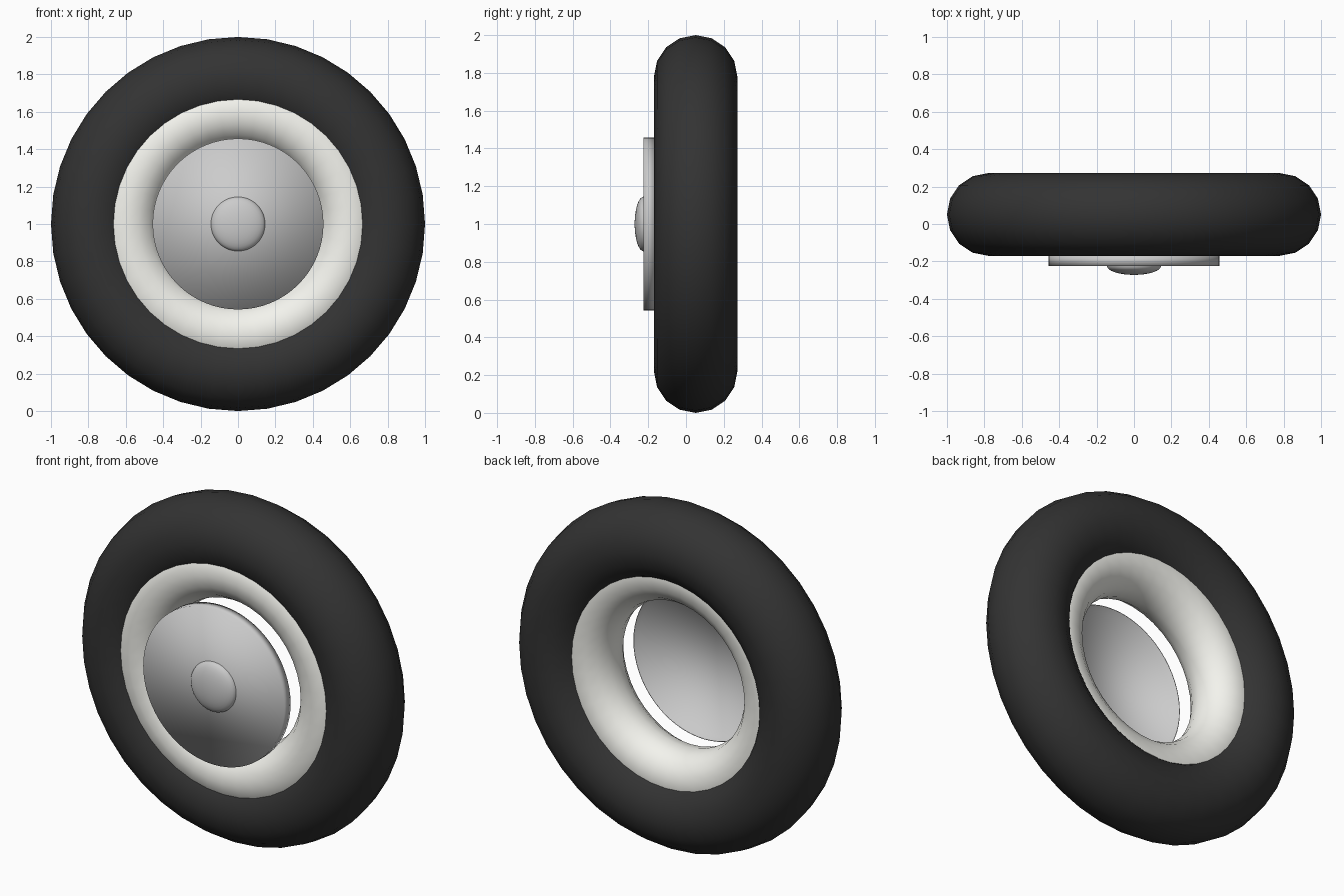
import bpy, bmesh
from math import cos, sin, pi

if "Cube" in bpy.data.objects:
    bpy.data.objects.remove(bpy.data.objects["Cube"])

CENTER_Z = 1.0


def lathe(name, profile, steps, closed=False, cap_front=False, rgb=None):
    """Spin (radius, y) points around the wheel axle; radius 0 makes a pole."""
    bm = bmesh.new()
    rings = []
    for r, y in profile:
        if r == 0:
            rings.append([bm.verts.new((0, y, CENTER_Z))] * steps)
        else:
            rings.append([bm.verts.new((r * cos(2 * pi * i / steps), y,
                                        CENTER_Z + r * sin(2 * pi * i / steps)))
                          for i in range(steps)])
    n = len(rings)
    for j in range(n if closed else n - 1):
        a, b = rings[j], rings[(j + 1) % n]
        for i in range(steps):
            k = (i + 1) % steps
            bm.faces.new(list(dict.fromkeys([a[i], a[k], b[k], b[i]])))
    if cap_front:
        bm.faces.new(rings[0])
    bmesh.ops.recalc_face_normals(bm, faces=bm.faces[:])
    for f in bm.faces:
        f.smooth = True
    mesh = bpy.data.meshes.new(name)
    bm.to_mesh(mesh)
    bm.free()
    # Open shells must face the front
    if not closed and sum(f.normal.y * f.area for f in mesh.polygons) > 0:
        mesh.flip_normals()
    if rgb:
        m = bpy.data.materials.new(name + "_colour")
        m.diffuse_color = (*rgb, 1)
        m.use_nodes = True
        m.node_tree.nodes["Principled BSDF"].inputs["Base Color"].default_value = m.diffuse_color
        mesh.materials.append(m)
    obj = bpy.data.objects.new(name, mesh)
    bpy.context.collection.objects.link(obj)
    return obj


def torus(name, major, minor, y, rgb, sides=16, steps=40):
    section = [(major + minor * cos(2 * pi * j / sides),
                y + minor * sin(2 * pi * j / sides)) for j in range(sides)]
    return lathe(name, section, steps, closed=True, rgb=rgb)


# Tyre and the slimmer pale ring set into its hole
torus("tyre", 0.779, 0.221, 0.051, (0.033, 0.033, 0.033))
torus("pale_ring", 0.597, 0.170, 0.020, (0.9, 0.9, 0.85))

# Wheel cover: thin pressed disc with a short rim, open at the back
cover = lathe("wheel_cover", [(0.457, -0.224), (0.457, -0.166)], 64, cap_front=True)
shell = cover.modifiers.new("thickness", 'SOLIDIFY')
shell.thickness = 0.004
shell.offset = -1

# Hub cap: flattened half dome
dome = [(0.145 * cos(pi / 2 * j / 8) if j < 8 else 0,
         -0.224 - 0.048 * sin(pi / 2 * j / 8)) for j in range(9)]
lathe("hub_cap", dome, 48)
